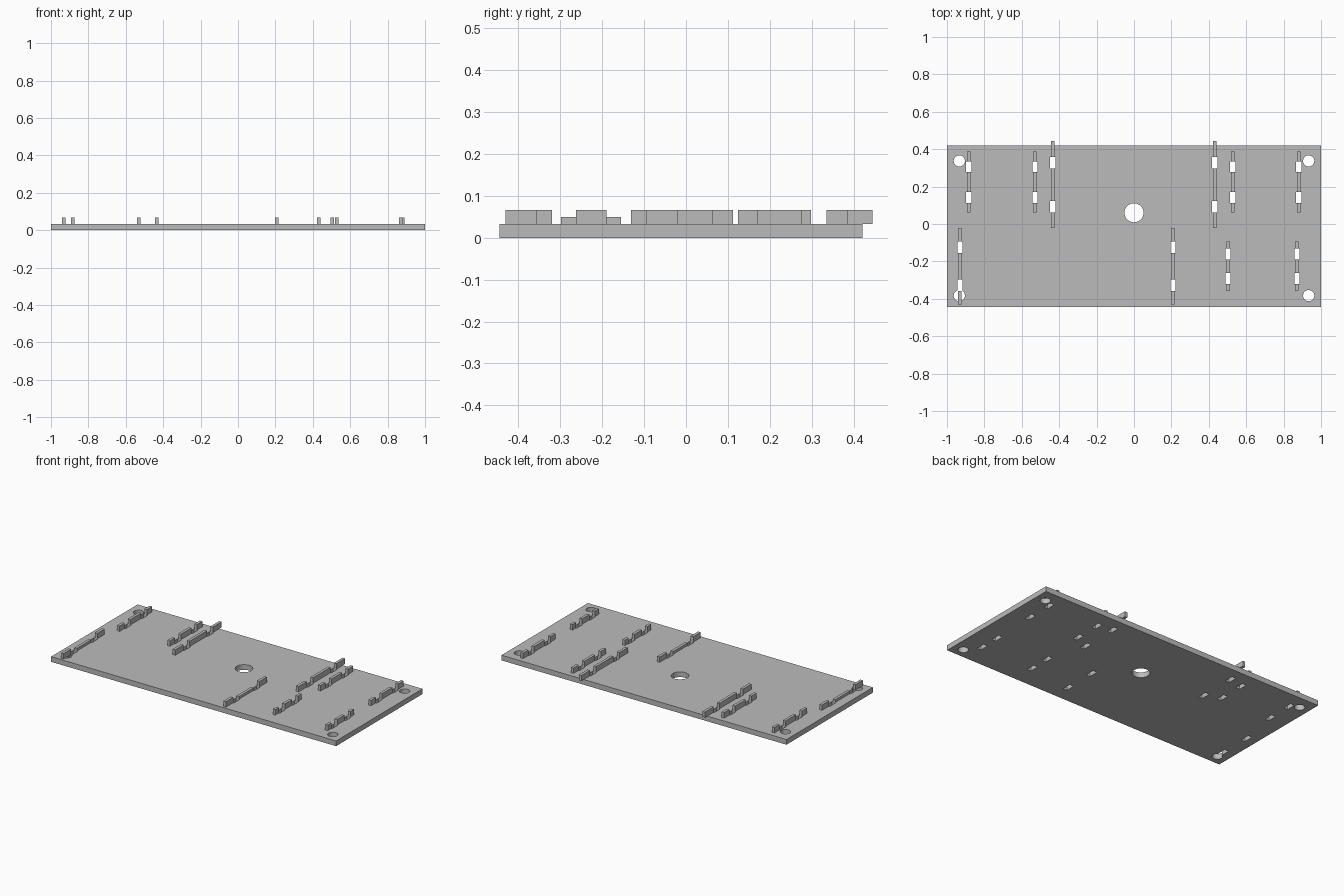
import bpy
import bmesh
from mathutils import Matrix, Vector

cube = bpy.data.objects.get("Cube")
if cube:
    bpy.data.objects.remove(cube, do_unlink=True)

PLATE_TOP = 0.033
RIB_TOP = 0.067
LOW_TOP = 0.05
RIB_WIDTH = 0.018
SLOT_WIDTH = 0.028

grey = bpy.data.materials.new("plain_grey")
grey.use_nodes = True
colour = (0.5, 0.5, 0.5, 1)
grey.diffuse_color = colour
grey.node_tree.nodes["Principled BSDF"].inputs["Base Color"].default_value = colour


def add_box(bm, x, y, z):
    """Box from (low, high) ranges on each axis."""
    ranges = (x, y, z)
    centre = Vector([(a + b) / 2 for a, b in ranges])
    size = Vector([b - a for a, b in ranges])
    bmesh.ops.create_cube(bm, size=1, matrix=Matrix.LocRotScale(centre, None, size))


def make_object(name, bm):
    mesh = bpy.data.meshes.new(name)
    bm.to_mesh(mesh)
    bm.free()
    mesh.materials.append(grey)
    obj = bpy.data.objects.new(name, mesh)
    bpy.context.collection.objects.link(obj)
    return obj


def across(x, width):
    return (x - width / 2, x + width / 2)


# Slotted ribs: name, x positions, y ranges of the three teeth, middle tooth height
RIBS = [
    ("short_rib", (-0.883, -0.53, 0.528, 0.881),
     ((0.062, 0.112), (0.171, 0.277), (0.335, 0.387)), RIB_TOP),
    ("long_rib", (-0.435, 0.432),
     ((-0.021, 0.062), (0.124, 0.298), (0.357, 0.445)), RIB_TOP),
    ("low_middle_rib", (-0.931, 0.208),
     ((-0.431, -0.357), (-0.298, -0.155), (-0.093, -0.021)), LOW_TOP),
    ("small_rib", (0.503, 0.871),
     ((-0.357, -0.32), (-0.262, -0.19), (-0.131, -0.093)), RIB_TOP),
]

slots = bmesh.new()
for name, positions, teeth, middle_top in RIBS:
    for i, x in enumerate(positions):
        bm = bmesh.new()
        for tooth, top in zip(teeth, (RIB_TOP, middle_top, RIB_TOP)):
            add_box(bm, across(x, RIB_WIDTH), tooth, (PLATE_TOP, top))
        make_object(f"{name}_{i + 1}", bm)
        # Through slots between neighbouring teeth
        for a, b in zip(teeth, teeth[1:]):
            add_box(slots, across(x, SLOT_WIDTH), (a[1], b[0]), (-0.1, 0.1))

# Screw holes at the corners and a larger central hole
holes = bmesh.new()
corners = [(x, y, 0.03) for x in (-0.934, 0.934) for y in (-0.383, 0.337)]
for x, y, radius in corners + [(0, 0.06, 0.051)]:
    bmesh.ops.create_cone(holes, cap_ends=True, segments=48, radius1=radius,
                          radius2=radius, depth=0.2,
                          matrix=Matrix.Translation((x, y, 0)))

# Base plate, cut by the slots and holes
bm = bmesh.new()
add_box(bm, (-1, 1), (-0.445, 0.421), (0, PLATE_TOP))
plate = make_object("base_plate", bm)
bpy.context.view_layer.objects.active = plate
for name, cutter_bm in (("slot_cutter", slots), ("hole_cutter", holes)):
    cutter = make_object(name, cutter_bm)
    cutter.hide_render = True
    cut = plate.modifiers.new(name, 'BOOLEAN')
    cut.operation = 'DIFFERENCE'
    cut.solver = 'EXACT'
    cut.object = cutter
    bpy.ops.object.modifier_apply(modifier=cut.name)
    bpy.data.objects.remove(cutter, do_unlink=True)

plate.select_set(True)
bpy.ops.object.shade_smooth_by_angle()
